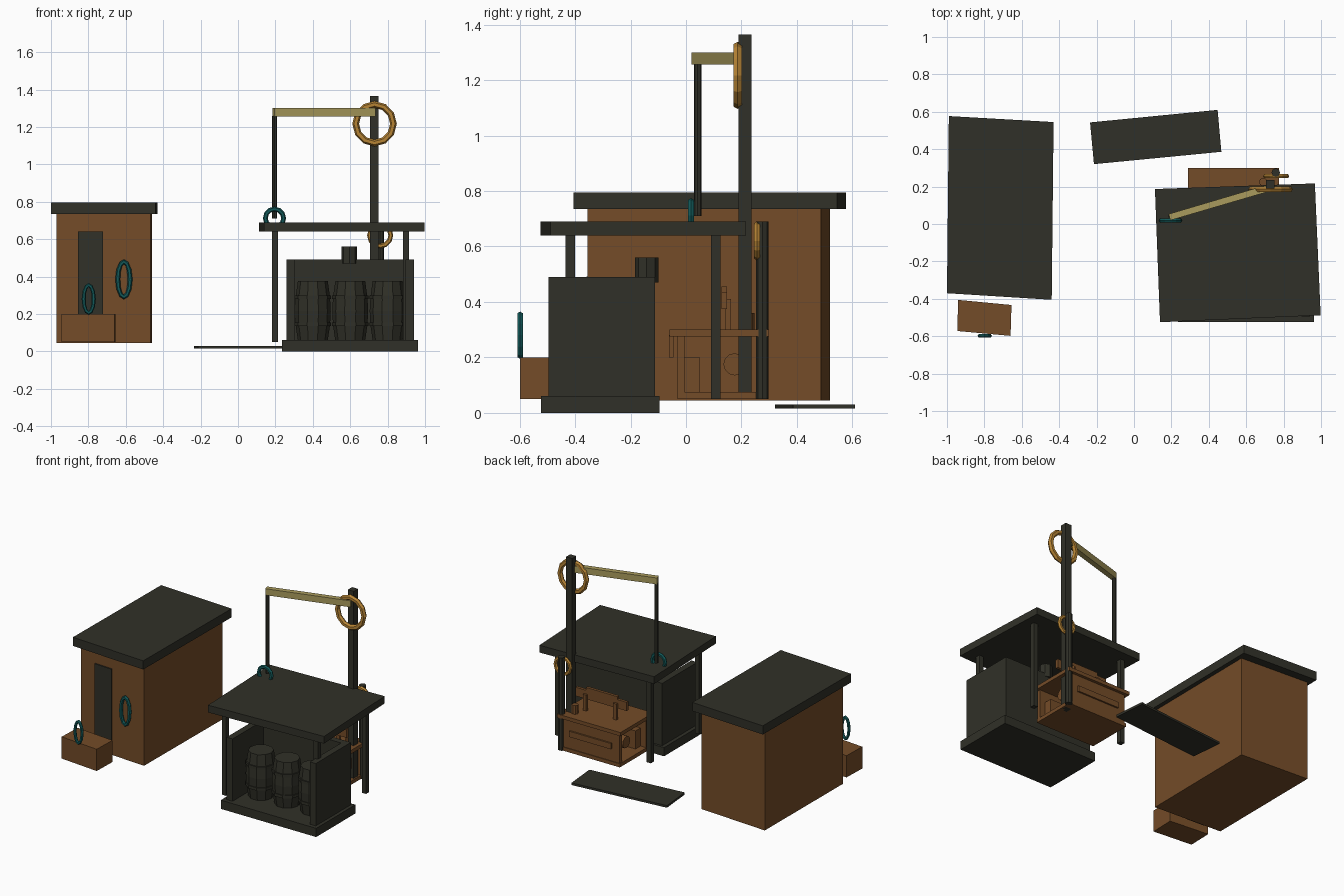
import bpy, bmesh, math
from mathutils import Vector, Matrix

if "Cube" in bpy.data.objects:
    bpy.data.objects.remove(bpy.data.objects["Cube"])


def material(name, rgb):
    m = bpy.data.materials.new(name)
    m.diffuse_color = (*rgb, 1)
    m.use_nodes = True
    m.node_tree.nodes["Principled BSDF"].inputs["Base Color"].default_value = m.diffuse_color
    return m


DARK = material("dark timber", (0.030, 0.030, 0.021))
BROWN = material("brown timber", (0.175, 0.072, 0.021))
STRAW = material("straw wood", (0.40, 0.33, 0.11))
GOLD = material("gold brown", (0.47, 0.23, 0.035))
TEAL = material("teal", (0.006, 0.10, 0.10))


def finish(name, bm, mat):
    bmesh.ops.recalc_face_normals(bm, faces=bm.faces)
    me = bpy.data.meshes.new(name)
    bm.to_mesh(me)
    bm.free()
    me.materials.append(mat)
    ob = bpy.data.objects.new(name, me)
    bpy.context.collection.objects.link(ob)
    return ob


def prism(name, pts, z0, z1, mat):
    """Upright slab over a plan outline."""
    bm = bmesh.new()
    lo = [bm.verts.new((x, y, z0)) for x, y in pts]
    hi = [bm.verts.new((x, y, z1)) for x, y in pts]
    bm.faces.new(lo[::-1])
    bm.faces.new(hi)
    n = len(pts)
    for i in range(n):
        j = (i + 1) % n
        bm.faces.new((lo[i], lo[j], hi[j], hi[i]))
    return finish(name, bm, mat)


def box(name, x0, x1, y0, y1, z0, z1, mat):
    return prism(name, [(x0, y0), (x1, y0), (x1, y1), (x0, y1)], z0, z1, mat)


def lathe(name, profile, loc, mat, sides=10, rot=None):
    """Closed turned shape from (radius, height) points."""
    bm = bmesh.new()
    rings = [[bm.verts.new((r * math.cos(2 * math.pi * i / sides),
                            r * math.sin(2 * math.pi * i / sides), z))
              for i in range(sides)] for r, z in profile]
    bm.faces.new(rings[0][::-1])
    bm.faces.new(rings[-1])
    for a, b in zip(rings, rings[1:]):
        for i in range(sides):
            j = (i + 1) % sides
            bm.faces.new((a[i], a[j], b[j], b[i]))
    if rot:
        bm.transform(rot)
    bm.transform(Matrix.Translation(loc))
    return finish(name, bm, mat)


def ring(name, loc, rx, rz, tube, mat, seg=12, sides=6):
    """Hoop facing the front, with outer radii rx and rz."""
    bm = bmesh.new()
    rows = []
    for i in range(seg):
        a = 2 * math.pi * i / seg
        row = []
        for k in range(sides):
            b = 2 * math.pi * k / sides
            d = tube * math.cos(b) - tube
            row.append(bm.verts.new(Vector(loc) + Vector((
                (rx + d) * math.cos(a), tube * math.sin(b), (rz + d) * math.sin(a)))))
        rows.append(row)
    for i in range(seg):
        for k in range(sides):
            i2, k2 = (i + 1) % seg, (k + 1) % sides
            bm.faces.new((rows[i][k], rows[i2][k], rows[i2][k2], rows[i][k2]))
    return finish(name, bm, mat)


# Hut with flat roof, door and step box
prism("hut_body", [(-0.97, -0.325), (-0.468, -0.355), (-0.46, 0.487), (-0.965, 0.52)],
      0.045, 0.735, BROWN)
prism("hut_roof", [(-1.0, -0.37), (-0.44, -0.405), (-0.43, 0.545), (-0.99, 0.577)],
      0.735, 0.795, DARK)
prism("hut_door", [(-0.856, -0.341), (-0.722, -0.349), (-0.722, -0.340), (-0.856, -0.332)],
      0.05, 0.64, DARK)
prism("step_box", [(-0.945, -0.572), (-0.66, -0.598), (-0.655, -0.433), (-0.94, -0.406)],
      0.05, 0.20, BROWN)
ring("hut_wall_ring", (-0.61, -0.357, 0.385), 0.046, 0.107, 0.013, TEAL)
ring("step_box_ring", (-0.798, -0.598, 0.28), 0.038, 0.085, 0.011, TEAL)

# Storage shed: base, three walls, canopy on four posts
box("shed_base", 0.235, 0.963, -0.523, -0.096, 0.0, 0.06, DARK)
box("shed_back_wall", 0.26, 0.94, -0.155, -0.112, 0.06, 0.49, DARK)
for side, x in (("left", 0.26), ("right", 0.895)):
    box(f"shed_{side}_wall", x, x + 0.045, -0.495, -0.155, 0.06, 0.49, DARK)
prism("shed_canopy", [(0.139, -0.525), (0.998, -0.488), (0.967, 0.217), (0.112, 0.187)],
      0.64, 0.69, DARK)
for side, x in (("left", 0.197), ("right", 0.898)):
    for end, y in (("front", -0.418), ("back", 0.107)):
        box(f"canopy_post_{side}_{end}", x - 0.016, x + 0.016, y - 0.017, y + 0.017,
            0.05, 0.645, DARK)
lathe("wall_bucket", [(0.042, 0.47), (0.042, 0.56)], (0.595, -0.142, 0), DARK, 8)

# Barrels with hoops
for i in range(3):
    x = 0.40 + 0.2 * i
    lathe(f"barrel_{i + 1}", [(0.08, 0.06), (0.092, 0.14), (0.096, 0.215), (0.092, 0.29),
                              (0.08, 0.375)], (x, -0.32, 0), DARK)
    for k, z in enumerate((0.135, 0.28)):
        lathe(f"barrel_{i + 1}_hoop_{k + 1}", [(0.098, z), (0.098, z + 0.02)],
              (x, -0.32, 0), DARK)

# Mast, jib, hanging rod and rings
box("mast", 0.705, 0.75, 0.19, 0.236, 0.05, 1.365, DARK)
prism("jib", [(0.185, 0.053), (0.195, 0.020), (0.735, 0.178), (0.725, 0.213)],
      1.256, 1.30, STRAW)
lathe("hanging_rod", [(0.0135, 0.71), (0.0135, 1.258)], (0.196, 0.042, 0), DARK, 8)
ring("mast_ring", (0.73, 0.186, 1.217), 0.119, 0.121, 0.018, GOLD)
ring("rod_ring", (0.195, 0.018, 0.712), 0.062, 0.062, 0.013, TEAL)
lathe("rear_pole", [(0.023, 0.05), (0.023, 0.69)], (0.758, 0.275, 0), DARK, 8)
ring("rear_pole_ring", (0.76, 0.256, 0.62), 0.07, 0.07, 0.013, GOLD)

# Work bench behind the shed, with open ends
box("bench_top", 0.29, 0.775, -0.06, 0.30, 0.275, 0.30, BROWN)
box("bench_base", 0.305, 0.76, -0.03, 0.285, 0.05, 0.075, BROWN)
box("bench_back_panel", 0.31, 0.755, 0.255, 0.28, 0.075, 0.275, BROWN)
box("bench_front_panel", 0.31, 0.755, -0.03, -0.005, 0.075, 0.275, BROWN)
box("bench_divider", 0.35, 0.715, -0.005, 0.05, 0.075, 0.20, BROWN)
box("bench_front_flap", 0.30, 0.765, -0.062, -0.045, 0.20, 0.28, BROWN)
box("bench_panel_rail", 0.37, 0.69, 0.28, 0.291, 0.16, 0.20, BROWN)
lathe("bench_drum", [(0.04, -0.2), (0.04, 0.2)], (0.532, 0.175, 0.175), BROWN, 12,
      Matrix.Rotation(math.pi / 2, 4, 'Y'))
box("bench_rail", 0.35, 0.74, 0.128, 0.148, 0.375, 0.435, BROWN)
box("bench_rail_crest", 0.42, 0.66, 0.128, 0.148, 0.435, 0.455, BROWN)
for side, x in (("left", 0.43), ("right", 0.66)):
    box(f"bench_rail_post_{side}", x - 0.013, x + 0.013, 0.143, 0.163, 0.30, 0.41, BROWN)
lathe("bench_cup", [(0.022, 0.30), (0.022, 0.36)], (0.69, 0.225, 0), BROWN, 8)

# Loose plank on the ground
prism("ground_plank", [(-0.214, 0.32), (0.467, 0.386), (0.447, 0.61), (-0.235, 0.543)],
      0.015, 0.03, DARK)
